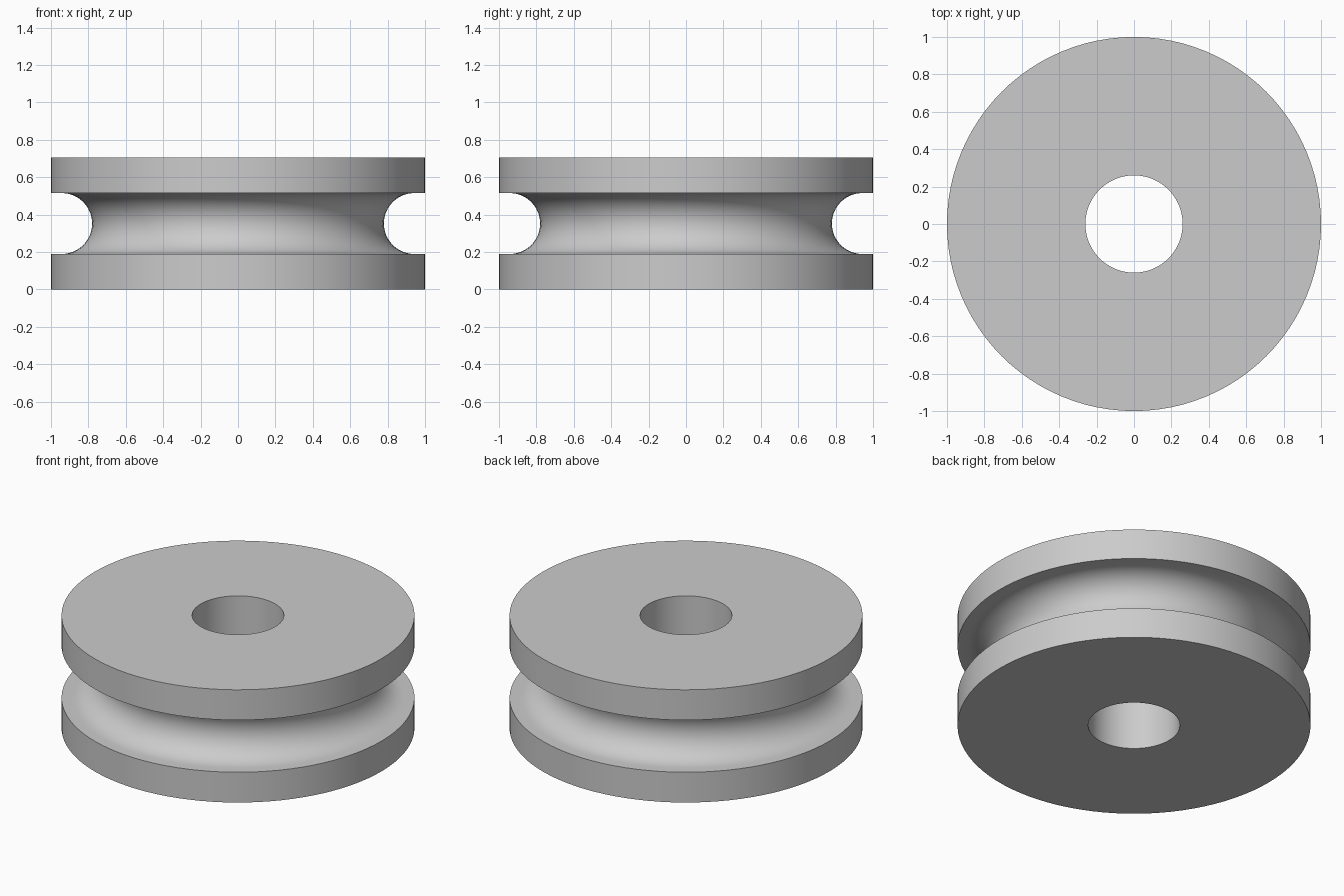
import bpy
import bmesh
from math import sin, cos, pi, radians

cube = bpy.data.objects.get("Cube")
if cube:
    bpy.data.objects.remove(cube, do_unlink=True)

SEGMENTS = 96
HEIGHT = 0.705
RIM, BORE = 1.0, 0.26
GROOVE_CENTRE, GROOVE_RADIUS, GROOVE_STEPS = 0.943, 0.163, 24

# Plain grey material
grey = bpy.data.materials.new("plain grey")
grey.use_nodes = True
colour = (0.6, 0.6, 0.6, 1)
grey.diffuse_color = colour
grey.node_tree.nodes["Principled BSDF"].inputs["Base Color"].default_value = colour

# Closed cross-section: bore, lower flange, round groove, upper flange
mid = HEIGHT / 2
groove = []
for i in range(GROOVE_STEPS + 1):
    a = -pi / 2 + pi * i / GROOVE_STEPS
    groove.append((GROOVE_CENTRE - GROOVE_RADIUS * cos(a), mid + GROOVE_RADIUS * sin(a)))
profile = [(BORE, 0), (RIM, 0), (RIM, mid - GROOVE_RADIUS), *groove,
           (RIM, mid + GROOVE_RADIUS), (RIM, HEIGHT), (BORE, HEIGHT)]

# Revolve the section around the axle
bm = bmesh.new()
verts = [bm.verts.new((r, 0, z)) for r, z in profile]
edges = [bm.edges.new((v, verts[(i + 1) % len(verts)])) for i, v in enumerate(verts)]
bmesh.ops.spin(bm, geom=verts + edges, cent=(0, 0, 0), axis=(0, 0, 1),
               angle=2 * pi, steps=SEGMENTS, use_merge=True)
bmesh.ops.remove_doubles(bm, verts=bm.verts[:], dist=0.0001)
bmesh.ops.recalc_face_normals(bm, faces=bm.faces[:])
mesh = bpy.data.meshes.new("pulley_wheel")
bm.to_mesh(mesh)
bm.free()
mesh.materials.append(grey)

wheel = bpy.data.objects.new("pulley_wheel", mesh)
bpy.context.collection.objects.link(wheel)
bpy.ops.object.select_all(action="DESELECT")
wheel.select_set(True)
bpy.context.view_layer.objects.active = wheel
bpy.ops.object.shade_smooth_by_angle(angle=radians(30))
